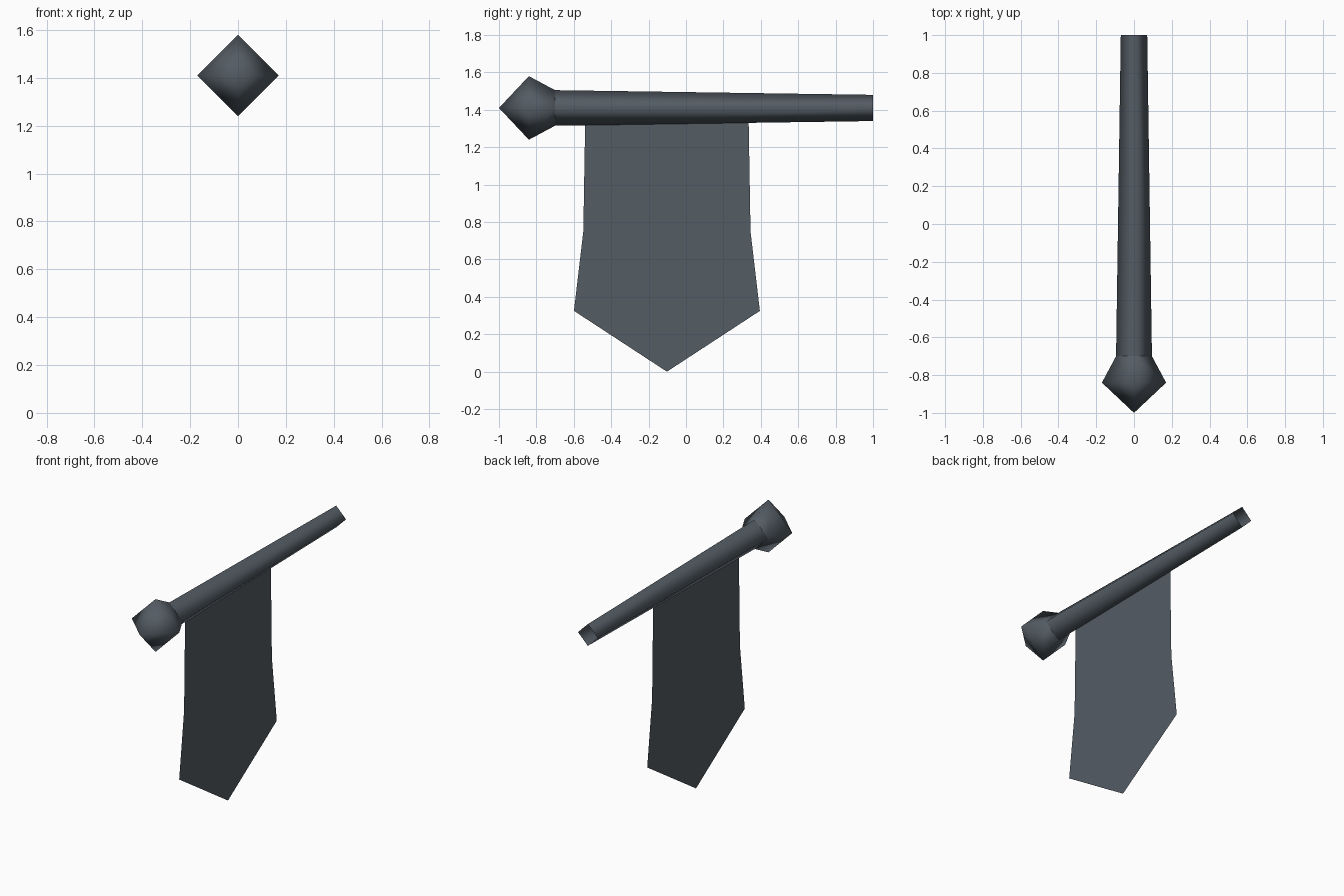
import bpy, bmesh
from math import cos, sin, pi

old = bpy.data.objects.get("Cube")
if old:
    bpy.data.objects.remove(old, do_unlink=True)

POLE_Z = 1.41


def make_material(name, color):
    mat = bpy.data.materials.new(name)
    mat.use_nodes = True
    mat.diffuse_color = color
    mat.node_tree.nodes["Principled BSDF"].inputs["Base Color"].default_value = color
    return mat


iron = make_material("dark slate", (0.088, 0.107, 0.127, 1))


def finish(name, bm, smooth):
    mesh = bpy.data.meshes.new(name)
    for f in bm.faces:
        f.smooth = smooth
    bm.to_mesh(mesh)
    bm.free()
    mesh.materials.append(iron)
    obj = bpy.data.objects.new(name, mesh)
    bpy.context.collection.objects.link(obj)
    return obj


def lathe(name, rings, tip=None, sides=4):
    """Loft square rings, given as (y, radius), along the pole axis."""
    bm = bmesh.new()
    loops = []
    for y, r in rings:
        angles = [2 * pi * i / sides for i in range(sides)]
        loops.append([bm.verts.new((r * cos(a), y, POLE_Z + r * sin(a))) for a in angles])
    for a, b in zip(loops, loops[1:]):
        for i in range(sides):
            j = (i + 1) % sides
            bm.faces.new((a[i], a[j], b[j], b[i]))
    if tip is not None:
        point = bm.verts.new((0, tip, POLE_Z))
        for i in range(sides):
            bm.faces.new((point, loops[0][(i + 1) % sides], loops[0][i]))
    bmesh.ops.recalc_face_normals(bm, faces=bm.faces)
    # Open shells: make sure the normals point away from the axis
    f = bm.faces[0] if tip is None else bm.faces[-1]
    c = f.calc_center_median()
    if f.normal.x * c.x + f.normal.z * (c.z - POLE_Z) < 0:
        bmesh.ops.reverse_faces(bm, faces=bm.faces)
    return finish(name, bm, True)


# Tapered pole with an open rear end, and its pointed finial
lathe("pole", [(-0.70, 0.095), (1.0, 0.07)])
lathe("finial", [(-0.84, 0.17), (-0.70, 0.095)], tip=-1.0)

# Thin hanging cloth, symmetric about its centre line, ending in a point
CLOTH_Y = -0.102
bm = bmesh.new()
rows = [(0.437, POLE_Z - 0.07), (0.447, 0.75), (0.497, 0.325)]
pairs = [[bm.verts.new((0, CLOTH_Y + s * w, z)) for s in (-1, 1)] for w, z in rows]
for (a, b), (c, d) in zip(pairs, pairs[1:]):
    bm.faces.new((c, d, b, a))
bm.faces.new((bm.verts.new((0, CLOTH_Y, 0)), pairs[-1][1], pairs[-1][0]))
finish("banner_cloth", bm, False)
